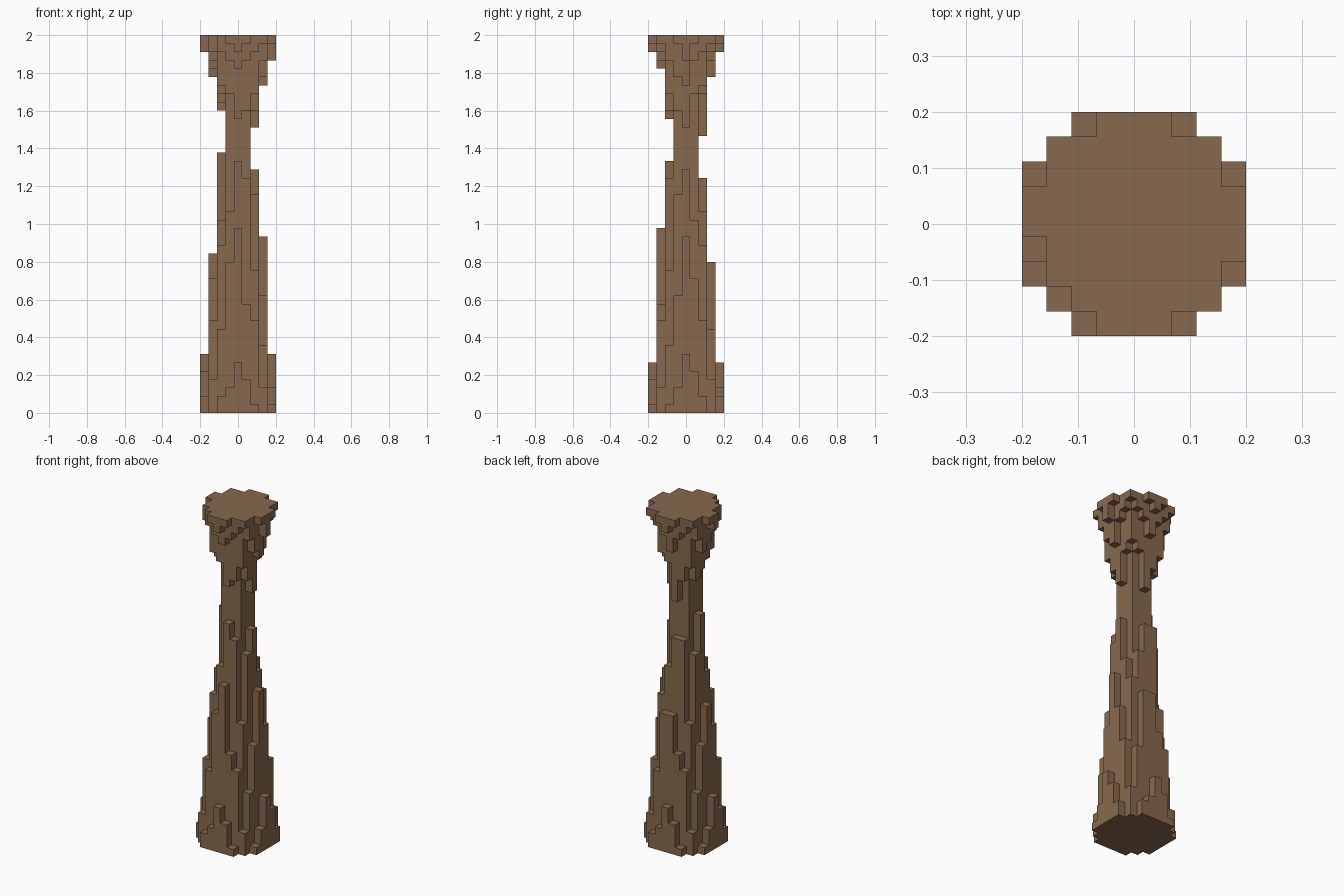
import bpy
import bmesh
from mathutils import Vector

cube = bpy.data.objects.get("Cube")
if cube:
    bpy.data.objects.remove(cube, do_unlink=True)

LAYERS = 45
CELL = 2 / LAYERS
HALF = 4  # blocks on each side of the central column

# Rising columns: block counts from the front edge to the middle row
RISING = [
    [0, 0, 2, 3, 6, 4, 1, 0, 0],
    [0, 4, 10, 18, 22, 13, 11, 3, 0],
    [2, 11, 20, 24, 30, 28, 17, 8, 1],
    [5, 16, 23, 0, 0, 0, 26, 14, 3],
    [7, 19, 31, 0, 0, 0, 29, 21, 7],
]
# Hanging columns below the capital, in the same order
HANGING = [
    [0, 0, 0, 1, 2, 1, 0, 0, 0],
    [0, 0, 2, 3, 4, 3, 2, 1, 0],
    [0, 2, 6, 7, 10, 9, 7, 3, 0],
    [0, 3, 7, 0, 0, 0, 9, 5, 1],
    [2, 4, 8, 0, 0, 0, 11, 6, 3],
]
# Back columns that differ from the half-turn of the front
RISING_BACK = {(0, 2): 28, (0, 3): 18}
HANGING_BACK = {(0, 2): 12, (0, 3): 5, (4, 1): 1, (3, 3): 1}


def column_length(table, exceptions, x, y):
    """Length of a column; the back half is the front turned half way round."""
    if (x, y) in exceptions:
        return exceptions[x, y]
    if y > 0:
        x, y = -x, -y
    return table[y + HALF][x + HALF]


def filled_blocks():
    blocks = set()
    span = range(-HALF, HALF + 1)
    for x in span:
        for y in span:
            if max(abs(x), abs(y)) <= 1:  # solid core
                levels = set(range(LAYERS))
            else:
                low = column_length(RISING, RISING_BACK, x, y)
                high = column_length(HANGING, HANGING_BACK, x, y)
                levels = set(range(low)) | set(range(LAYERS - high, LAYERS))
            blocks.update((x, y, z) for z in levels)
    return blocks


def build_skin(name, blocks, material):
    """Make a square face wherever a block meets open air."""
    bm = bmesh.new()
    for block in blocks:
        centre = Vector(block) + Vector((0, 0, 0.5))
        for axis in range(3):
            for sign in (-1, 1):
                normal = Vector((0, 0, 0))
                normal[axis] = sign
                beside = tuple(int(a + b) for a, b in zip(block, normal))
                if beside in blocks:
                    continue
                u = Vector((0, 0, 0))
                u[(axis + 1) % 3] = 0.5
                v = normal.cross(u)
                middle = centre + normal * 0.5
                corners = (middle - u - v, middle + u - v,
                           middle + u + v, middle - u + v)
                bm.faces.new([bm.verts.new(c * CELL) for c in corners])
    bmesh.ops.remove_doubles(bm, verts=bm.verts[:], dist=CELL / 100)
    mesh = bpy.data.meshes.new(name)
    bm.to_mesh(mesh)
    bm.free()
    mesh.materials.append(material)
    obj = bpy.data.objects.new(name, mesh)
    bpy.context.collection.objects.link(obj)
    return obj


# Single earthy brown
brown = bpy.data.materials.new("earth_brown")
brown.use_nodes = True
colour = (0.243, 0.141, 0.076, 1)
brown.diffuse_color = colour
brown.node_tree.nodes["Principled BSDF"].inputs["Base Color"].default_value = colour

# Stepped block pillar
build_skin("block_pillar", filled_blocks(), brown)
